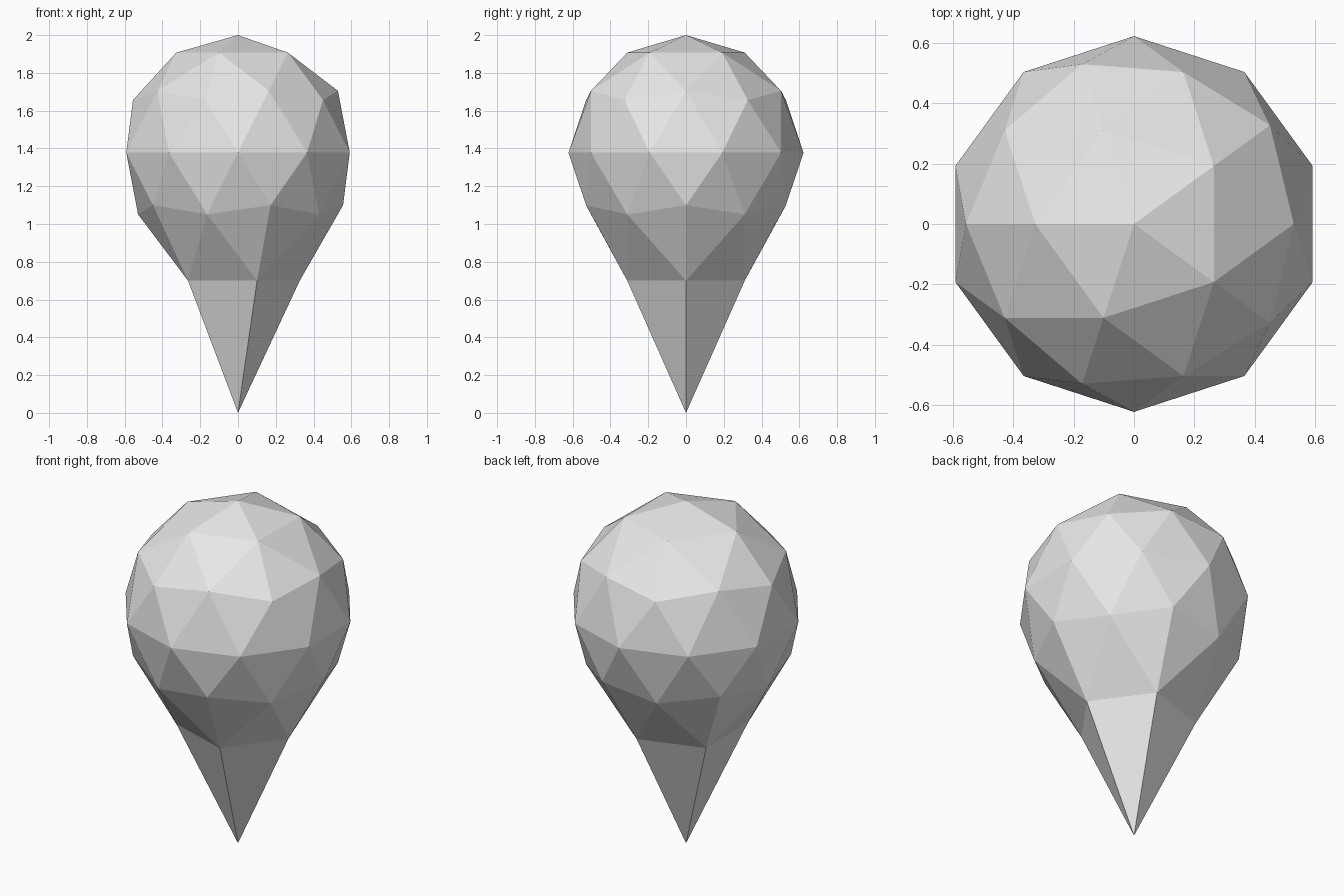
import bpy
import bmesh
from math import pi
from mathutils import Matrix

RADIUS = 0.622
CENTRE = 2 - RADIUS

cube = bpy.data.objects.get("Cube")
if cube:
    bpy.data.objects.remove(cube, do_unlink=True)

# Plain grey material
grey = bpy.data.materials.new("light_grey")
grey.use_nodes = True
colour = (0.8, 0.8, 0.8, 1)
grey.diffuse_color = colour
for node in grey.node_tree.nodes:
    if node.type == 'BSDF_PRINCIPLED':
        node.inputs["Base Color"].default_value = colour

# Faceted ball, turned half way round and raised so its top is at full height
bm = bmesh.new()
place = Matrix.Translation((0, 0, CENTRE)) @ Matrix.Rotation(pi, 4, 'Z')
bmesh.ops.create_icosphere(bm, subdivisions=2, radius=RADIUS, matrix=place)

# Pull the lowest vertex down to a point and let the ring above it follow
for v in bm.verts:
    drop = (CENTRE - v.co.z) / RADIUS
    if drop > 0.95:
        v.co = (0, 0, 0)
    elif drop > 0.7:
        v.co.z = 0.7

bmesh.ops.recalc_face_normals(bm, faces=bm.faces)
mesh = bpy.data.meshes.new("pin_marker")
bm.to_mesh(mesh)
bm.free()
mesh.materials.append(grey)
mesh.shade_flat()
pin = bpy.data.objects.new("pin_marker", mesh)
bpy.context.collection.objects.link(pin)
